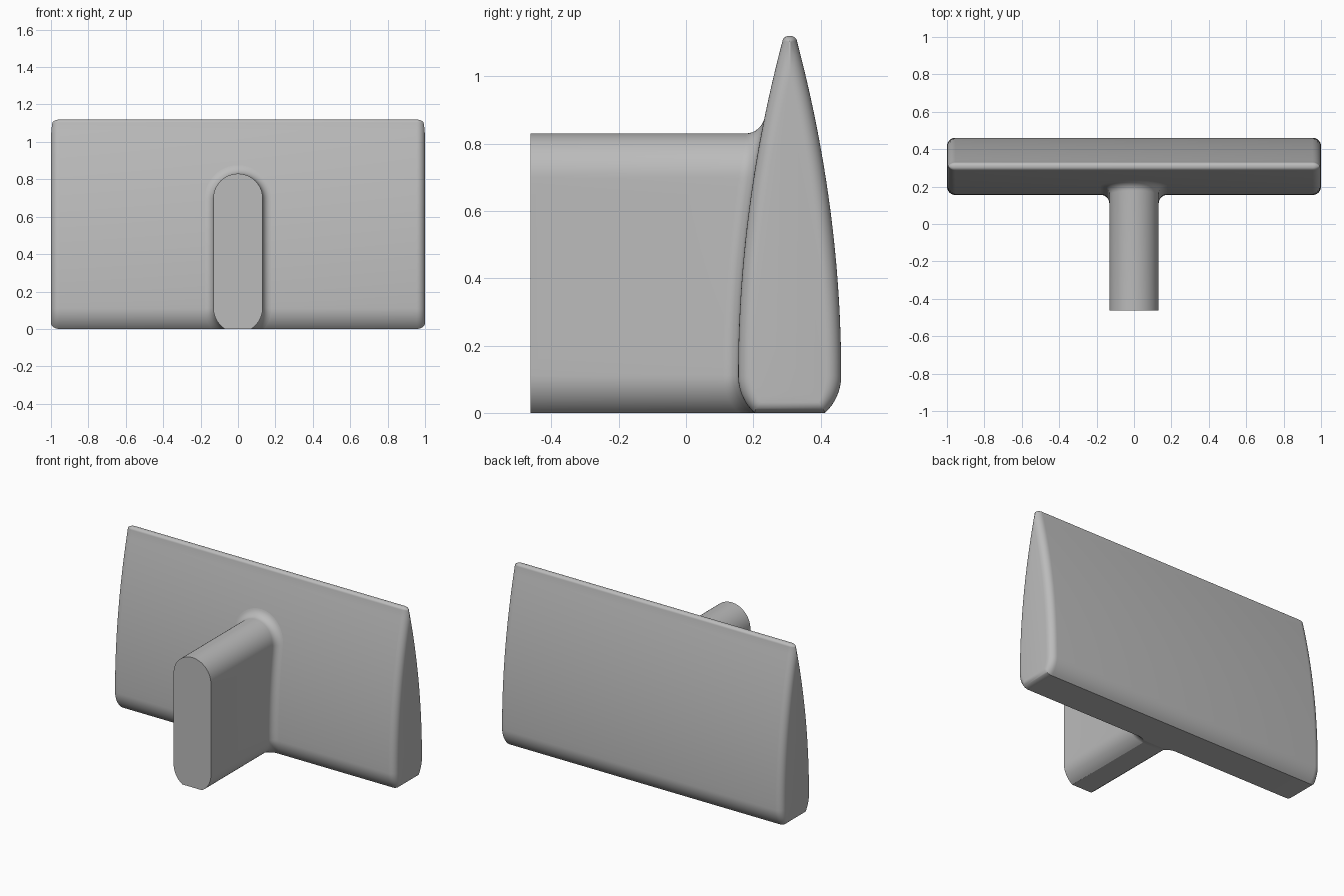
import bpy, bmesh, math

cube = bpy.data.objects.get("Cube")
if cube:
    bpy.data.objects.remove(cube)

grey = bpy.data.materials.new("plain grey")
grey.use_nodes = True
grey.diffuse_color = (0.5, 0.5, 0.5, 1)
grey.node_tree.nodes["Principled BSDF"].inputs["Base Color"].default_value = grey.diffuse_color

MID = 0.308              # y of the blade's centre plane
TIP = 0.022              # radius of the rounded top edge
WIDE, WIDE_Z = 0.153, 0.11


def half_depth(z):
    """Half the blade's thickness at height z."""
    if z < WIDE_Z:
        return WIDE - 0.15 + math.sqrt(0.15 ** 2 - (WIDE_Z - z) ** 2)
    return WIDE - 0.133 * (z - WIDE_Z) ** 2


def loft(name, rings):
    """Skin a list of equal-length closed rings and cap both ends."""
    bm = bmesh.new()
    loops = [[bm.verts.new(p) for p in ring] for ring in rings]
    n = len(loops[0])
    for a, b in zip(loops, loops[1:]):
        for i in range(n):
            j = (i + 1) % n
            bm.faces.new((a[i], a[j], b[j], b[i]))
    bm.faces.new(loops[0])
    bm.faces.new(loops[-1])
    bmesh.ops.recalc_face_normals(bm, faces=bm.faces)
    mesh = bpy.data.meshes.new(name)
    bm.to_mesh(mesh)
    bm.free()
    mesh.materials.append(grey)
    obj = bpy.data.objects.new(name, mesh)
    bpy.context.collection.objects.link(obj)
    bpy.ops.object.select_all(action='DESELECT')
    obj.select_set(True)
    bpy.context.view_layer.objects.active = obj
    bpy.ops.object.shade_smooth_by_angle(angle=math.radians(32))
    return obj


def blade_ring(x, inset):
    """Blade cross-section at x, shrunk inwards by inset."""
    tip = max(TIP - inset, 0.002)
    top = WIDE_Z + math.sqrt((WIDE - inset - tip) / 0.133)
    low = 0.7 * inset
    side = []
    for i in range(11):
        z = low + (WIDE_Z - low) * i / 10
        side.append((half_depth(z) - inset, z))
    for i in range(1, 25):
        z = WIDE_Z + (top - WIDE_Z) * i / 24
        side.append((half_depth(z) - inset, z))
    for i in range(1, 7):
        a = math.pi / 2 * i / 7
        side.append((tip * math.cos(a), top + tip * 0.8 * math.sin(a)))
    right = [(x, MID + h, z) for h, z in side]
    left = [(x, MID - h, z) for h, z in reversed(side)]
    return right + left


# Blade: wide tapering wedge with rounded ends
ROUND = 0.045
ends = []
for i in range(9):
    a = math.pi / 2 * i / 8
    ends.append((1 - ROUND + ROUND * math.sin(a), ROUND * (1 - math.cos(a))))
stations = [(-x, d) for x, d in reversed(ends)] + ends
loft("blade", [blade_ring(x, d) for x, d in stations])


# Stem: upright capsule cut flat underneath, flaring into the blade
RADIUS, LOW_Z, HIGH_Z = 0.132, 0.112, 0.698


def stem_outline(grow):
    """Capsule outline as (x, z), grown outwards by grow."""
    r = RADIUS + grow
    cut = math.asin(LOW_Z / r)
    right = []
    for i in range(11):
        a = -cut * (1 - i / 10)
        right.append((r * math.cos(a), LOW_Z + r * math.sin(a)))
    for i in range(1, 12):
        right.append((r, LOW_Z + (HIGH_Z - LOW_Z) * i / 12))
    for i in range(17):
        a = math.pi / 2 * i / 16
        right.append((r * math.cos(a), HIGH_Z + r * math.sin(a)))
    right[-1] = (0, HIGH_Z + r)
    return right + [(-x, z) for x, z in reversed(right[:-1])]


def flare_ring(grow, gap):
    return [(x, MID - half_depth(max(z, 0)) - gap, z) for x, z in stem_outline(grow)]


FILLET = 0.045
rings = [[(x, -0.462, z) for x, z in stem_outline(0)]]
for i in range(9):
    a = math.pi / 2 * i / 8
    rings.append(flare_ring(FILLET * (1 - math.cos(a)), FILLET * (1 - math.sin(a))))
rings.append(flare_ring(FILLET, -0.006))
loft("stem", rings)
